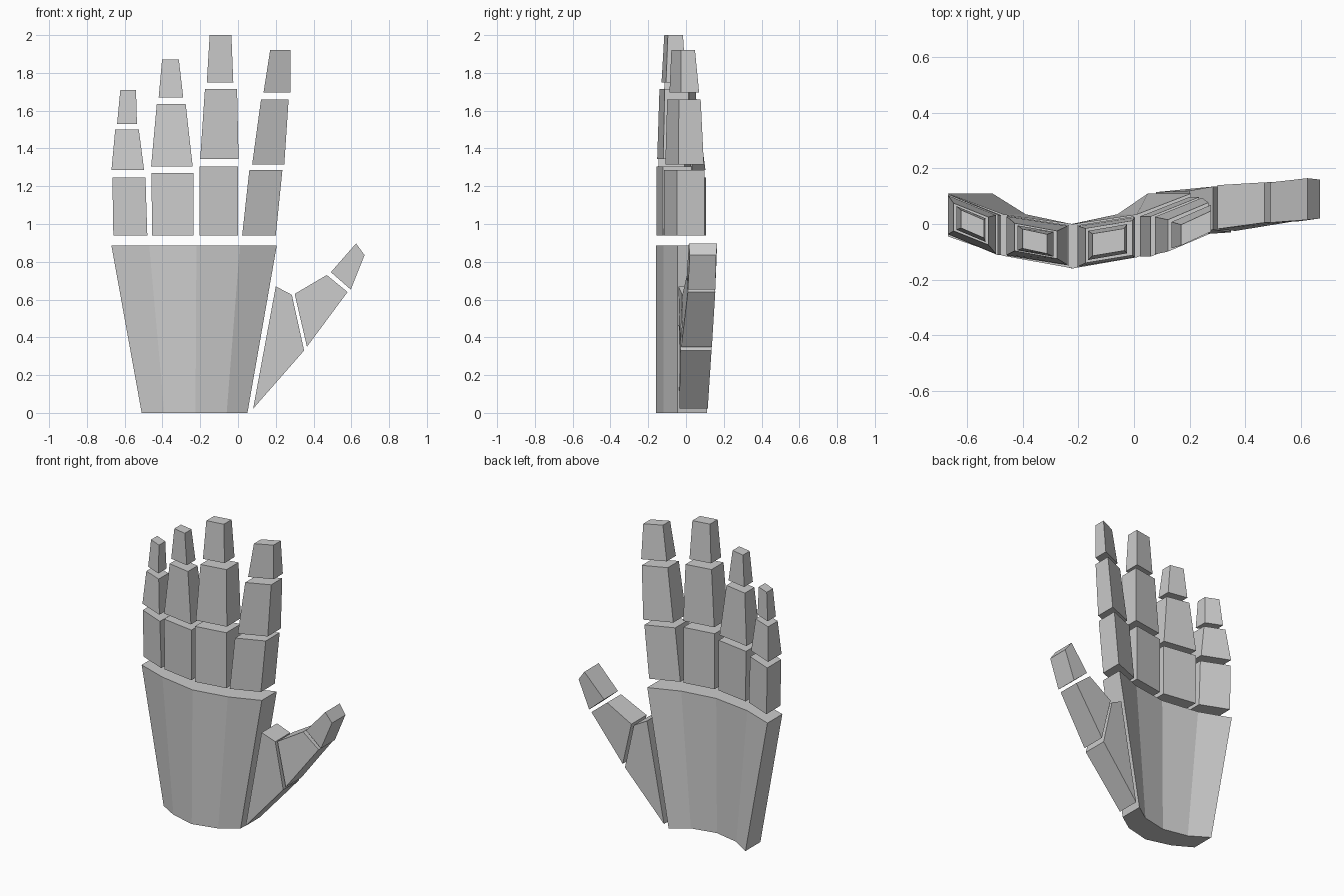
import bpy, bmesh

grey = bpy.data.materials.new("light grey")
grey.diffuse_color = (0.6, 0.6, 0.6, 1)


def loft(name, ring_a, ring_b):
    """Closed solid between two matching rings of points."""
    bm = bmesh.new()
    a = [bm.verts.new(p) for p in ring_a]
    b = [bm.verts.new(p) for p in ring_b]
    n = len(a)
    bm.faces.new(a[::-1])
    bm.faces.new(b)
    for i in range(n):
        j = (i + 1) % n
        bm.faces.new((a[i], a[j], b[j], b[i]))
    bmesh.ops.recalc_face_normals(bm, faces=bm.faces)
    mesh = bpy.data.meshes.new(name)
    bm.to_mesh(mesh)
    bm.free()
    mesh.materials.append(grey)
    obj = bpy.data.objects.new(name, mesh)
    bpy.context.collection.objects.link(obj)


# Palm: curved slab that widens towards the fingers
FRONT_Y = (-0.045, -0.115, -0.16, -0.12, -0.045)
BACK_Y = (0.11, 0.035, 0.0, 0.035, 0.11)


def palm_ring(xs, z):
    front = [(x, y, z) for x, y in zip(xs, FRONT_Y)]
    back = [(x, y, z) for x, y in zip(xs, BACK_Y)]
    return front + back[::-1]


loft("palm",
     palm_ring((-0.51, -0.39, -0.225, -0.06, 0.05), 0.0),
     palm_ring((-0.67, -0.47, -0.22, 0.01, 0.205), 0.885))


# Fingers: each ring is z, left x, right x, left centre y, right centre y, depth
def finger_ring(z, x0, x1, y0, y1, depth):
    h = depth / 2
    return [(x0, y0 - h, z), (x1, y1 - h, z), (x1, y1 + h, z), (x0, y0 + h, z)]


fingers = {
    "little_finger": [
        (0.94, -0.66, -0.48, 0.033, -0.04, 0.145),
        (1.245, -0.665, -0.49, 0.033, -0.04, 0.145),
        (1.285, -0.67, -0.497, 0.033, -0.038, 0.14),
        (1.50, -0.65, -0.525, 0.025, -0.025, 0.10),
        (1.53, -0.64, -0.535, 0.022, -0.022, 0.085),
        (1.71, -0.623, -0.54, 0.018, -0.018, 0.065)],
    "ring_finger": [
        (0.94, -0.455, -0.235, -0.042, -0.077, 0.145),
        (1.27, -0.458, -0.235, -0.042, -0.077, 0.145),
        (1.305, -0.46, -0.24, -0.042, -0.077, 0.14),
        (1.635, -0.43, -0.277, -0.047, -0.075, 0.10),
        (1.67, -0.42, -0.29, -0.05, -0.073, 0.09),
        (1.87, -0.402, -0.313, -0.053, -0.072, 0.07)],
    "middle_finger": [
        (0.94, -0.205, 0.0, -0.08, -0.047, 0.15),
        (1.305, -0.205, 0.0, -0.08, -0.047, 0.15),
        (1.345, -0.20, 0.003, -0.08, -0.048, 0.145),
        (1.715, -0.175, -0.005, -0.078, -0.05, 0.125),
        (1.75, -0.165, -0.025, -0.077, -0.053, 0.105),
        (2.0, -0.15, -0.035, -0.075, -0.056, 0.08)],
    "index_finger": [
        (0.94, 0.022, 0.20, -0.045, 0.025, 0.145),
        (1.285, 0.06, 0.235, -0.045, 0.025, 0.145),
        (1.315, 0.075, 0.245, -0.042, 0.027, 0.135),
        (1.66, 0.122, 0.268, -0.042, 0.02, 0.115),
        (1.695, 0.135, 0.278, -0.04, 0.022, 0.095),
        (1.92, 0.17, 0.278, -0.04, 0.01, 0.075)],
}
for finger, rings in fingers.items():
    for i, part in enumerate(("base", "middle", "tip")):
        loft(f"{finger}_{part}", finger_ring(*rings[2 * i]), finger_ring(*rings[2 * i + 1]))

# Thumb: four-sided blocks, each corner is x, z, front y, back y
thumb = {
    "thumb_base": [(0.08, 0.022, -0.035, 0.115), (0.35, 0.33, -0.03, 0.135),
                   (0.285, 0.625, -0.02, 0.135), (0.20, 0.67, -0.04, 0.12)],
    "thumb_middle": [(0.365, 0.35, -0.025, 0.137), (0.58, 0.64, 0.01, 0.155),
                     (0.47, 0.73, 0.005, 0.15), (0.30, 0.63, -0.018, 0.14)],
    "thumb_tip": [(0.597, 0.653, 0.01, 0.155), (0.67, 0.835, 0.02, 0.16),
                  (0.625, 0.897, 0.015, 0.165), (0.492, 0.745, 0.005, 0.15)],
}
for name, corners in thumb.items():
    loft(name, [(x, f, z) for x, z, f, b in corners], [(x, b, z) for x, z, f, b in corners])
